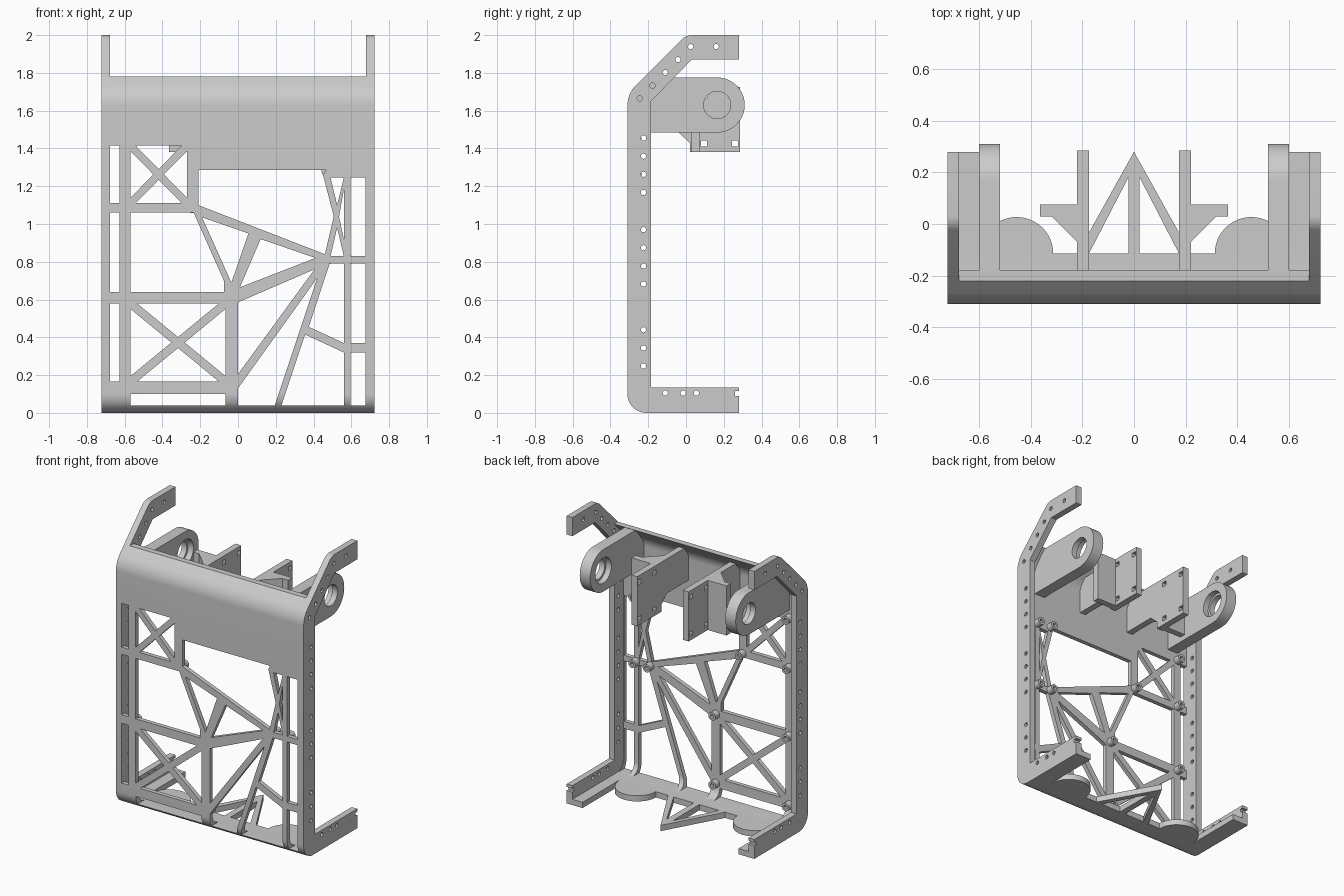
import bpy, bmesh
from math import cos, sin, pi
from mathutils import Vector

cube = bpy.data.objects.get("Cube")
if cube:
    bpy.data.objects.remove(cube, do_unlink=True)

grey = bpy.data.materials.new("light grey")
grey.use_nodes = True
colour = (0.6, 0.6, 0.6, 1)
grey.diffuse_color = colour
grey.node_tree.nodes["Principled BSDF"].inputs["Base Color"].default_value = colour


def prism(name, outlines, axis, lo, hi):
    """Extrude one or more flat outlines along an axis."""
    place = {"x": lambda u, v, d: (d, u, v),
             "y": lambda u, v, d: (u, d, v),
             "z": lambda u, v, d: (u, v, d)}[axis]
    bm = bmesh.new()
    for outline in outlines:
        base = bm.faces.new([bm.verts.new(place(u, v, lo)) for u, v in outline])
        top = bmesh.ops.extrude_face_region(bm, geom=[base])["geom"]
        moved = [g for g in top if isinstance(g, bmesh.types.BMVert)]
        bmesh.ops.translate(bm, verts=moved, vec=place(0, 0, hi - lo))
    bmesh.ops.recalc_face_normals(bm, faces=bm.faces)
    mesh = bpy.data.meshes.new(name)
    bm.to_mesh(mesh)
    bm.free()
    mesh.materials.append(grey)
    obj = bpy.data.objects.new(name, mesh)
    bpy.context.collection.objects.link(obj)
    return obj


def cut(obj, cutter):
    """Subtract the cutter, then discard it."""
    cutter.hide_render = True
    mod = obj.modifiers.new("cut", "BOOLEAN")
    mod.operation, mod.solver, mod.object = "DIFFERENCE", "EXACT", cutter
    bpy.context.view_layer.update()
    graph = bpy.context.evaluated_depsgraph_get()
    mesh = bpy.data.meshes.new_from_object(obj.evaluated_get(graph))
    obj.modifiers.clear()
    obj.data = mesh
    bpy.data.objects.remove(cutter, do_unlink=True)


def arc(u, v, r, start, end, n=24):
    return [(u + r * cos(start + (end - start) * i / n),
             v + r * sin(start + (end - start) * i / n)) for i in range(n + 1)]


def circle(u, v, r, n=24):
    return arc(u, v, r, 0, 2 * pi, n)[:-1]


def rect(u0, u1, v0, v1):
    return [(u0, v0), (u1, v0), (u1, v1), (u0, v1)]


def fillet(before, corner, after, r, n=10):
    """Round a corner between two straight edges."""
    p, a, b = Vector(corner), Vector(before), Vector(after)
    da, db = (a - p).normalized(), (b - p).normalized()
    half = da.angle(db) / 2
    centre = p + (da + db).normalized() * (r / sin(half))
    t = r * cos(half) / sin(half)
    s, e = (p + da * t - centre).normalized(), (p + db * t - centre).normalized()
    return [tuple(centre + s.slerp(e, i / n).normalized() * r) for i in range(n + 1)]


def cross(x0, x1, z0, z1, w):
    """Four triangular openings leaving an X brace of width w."""
    cx, cz = (x0 + x1) / 2, (z0 + z1) / 2
    dx, dz = x1 - x0, z1 - z0
    diag = (dx * dx + dz * dz) ** 0.5
    gx, gz = w * diag / dz / 2, w * diag / dx / 2
    return [[(x0 + gx, z1), (x1 - gx, z1), (cx, cz + gz)],
            [(x0 + gx, z0), (x1 - gx, z0), (cx, cz - gz)],
            [(x0, z0 + gz), (x0, z1 - gz), (cx - gx, cz)],
            [(x1, z0 + gz), (x1, z1 - gz), (cx + gx, cz)]]


FRONT, FLOOR, TOP, EDGE, T = -0.31, 0.04, 1.78, -0.115, 0.03
LOW, BEND, CREST = (FRONT, 0), (FRONT, 1.69), (0, 2)

# Bent front sheet with floor lip
inner = FRONT + T
inner_bend = (inner, 1.69 - 0.414 * T)
rim_in = (-0.22 + 1.414 * T, TOP)
skin_outline = ([(EDGE, 0)] + fillet((EDGE, 0), LOW, BEND, 0.1)
                + fillet(LOW, BEND, CREST, 0.15) + [(-0.22, TOP), rim_in]
                + fillet(rim_in, inner_bend, (inner, 0), 0.12)
                + fillet(inner_bend, (inner, FLOOR), (EDGE, FLOOR), 0.07) + [(EDGE, FLOOR)])
skin = prism("front_frame", [skin_outline], "x", -0.68, 0.68)

# Openings between the lattice bars
windows = [rect(-0.678, -0.627, a, b) for a, b in ((1.11, 1.415), (0.64, 1.06), (0.165, 0.58))]
windows += [rect(0.595, 0.675, a, b) for a, b in ((0.83, 1.245), (0.37, 0.79), (FLOOR, 0.32))]
windows += cross(-0.57, -0.27, 1.11, 1.415, 0.04)
windows += cross(-0.57, -0.065, 0.165, 0.58, 0.045)
windows += [
    rect(-0.57, -0.065, FLOOR, 0.1),
    [(-0.57, 1.06), (-0.235, 1.06), (-0.075, 0.7), (-0.075, 0.64), (-0.57, 0.64)],
    [(-0.19, 1.035), (0.055, 0.95), (-0.035, 0.69)],
    [(0.12, 0.92), (0.41, 0.82), (0.01, 0.665)],
    [(-0.21, 1.285), (0.465, 1.285), (0.45, 1.26), (0.507, 1.04), (0.46, 0.84), (-0.21, 1.1)],
    [(0.49, 1.245), (0.56, 1.245), (0.525, 1.1)],
    [(0.56, 1.18), (0.56, 0.92), (0.535, 1.04)],
    [(0.525, 0.98), (0.56, 0.83), (0.49, 0.83)],
    [(0.485, 0.79), (0.56, 0.79), (0.56, 0.37), (0.375, 0.455)],
    [(0.355, 0.415), (0.56, 0.32), (0.56, FLOOR), (0.23, FLOOR)],
    [(0, 0.585), (0.405, 0.76), (0, 0.205)],
    [(0, 0.13), (0.42, 0.715), (0.195, FLOOR), (0, FLOOR)],
]
cut(skin, prism("window_cutter", windows, "y", -0.4, -0.2))

# Screw bosses on the rear of the lattice
for x, z in ((-0.6, 1.43), (-0.6, 1.085), (-0.24, 1.085), (-0.035, 0.61), (-0.6, 0.61),
             (-0.035, 0.13), (-0.6, 0.13), (0.47, 0.81), (0.58, 0.81), (0.47, 1.28), (0.58, 1.27)):
    boss = prism("screw_boss", [circle(x, z, 0.028)], "y", inner - 0.005, inner + 0.045)
    cut(boss, prism("boss_cutter", [circle(x, z, 0.013, 12)], "y", inner + 0.01, 0))

# Floor truss
truss = prism("floor_truss", [[(-0.22, EDGE), (0.22, EDGE), (0, 0.28)]], "z", 0, FLOOR)
gaps = [[(s * 0.022, 0.18), (s * 0.022, EDGE - 0.01), (s * 0.18, EDGE - 0.01)] for s in (-1, 1)]
cut(truss, prism("truss_cutter", gaps, "z", -0.1, 0.1))

# Side rail outline and its bolt holes
END = 0.28
rail_outline = ([(END, 0)] + fillet((END, 0), LOW, BEND, 0.1) + fillet(LOW, BEND, CREST, 0.15)
                + fillet(BEND, CREST, (END, 2), 0.08)
                + [(END, 2), (END, 1.87), (0.03, 1.87), (-0.185, 1.65), (-0.185, 0.135), (END, 0.135),
                   (END, 0.115), (0.26, 0.115), (0.26, 0.09), (END, 0.09)])
bolts = [(-0.225, top - 0.096 * i) for top, n in ((1.455, 4), (0.97, 4), (0.44, 3)) for i in range(n)]
bolts += [(-0.245 + 0.0675 * i, 1.665 + 0.0685 * i) for i in range(5)]
bolts += [(0.16, 1.94), (-0.11, 0.105), (-0.015, 0.105), (0.055, 0.105)]

for side, s in (("left", 1), ("right", -1)):
    def slab(name, outlines, a, b):
        return prism(side + "_" + name, outlines, "x", min(s * a, s * b), max(s * a, s * b))

    def plan(name, outline, a, b):
        return prism(side + "_" + name, [[(s * x, y) for x, y in outline]], "z", a, b)

    # Rail, foot flange and floor lobe
    rail = slab("rail", [rail_outline], 0.678, 0.722)
    cut(rail, slab("bolt_cutter", [circle(y, z, 0.014, 12) for y, z in bolts], 0.6, 0.8))
    plan("foot_flange", rect(0.6, 0.678, EDGE, END), 0, FLOOR)
    plan("floor_lobe", arc(0.455, EDGE, 0.142, 0, pi), 0, FLOOR)

    # Pivot lug with bore, stepped on the inner face
    lug = slab("pivot_lug", [[(-0.29, 1.485)] + arc(0.165, 1.63, 0.146, -pi / 2, pi / 2)
                             + [(-0.19, 1.776), (-0.29, 1.65)]], 0.52, 0.6)
    cut(lug, slab("bore_cutter", [circle(0.165, 1.63, 0.072, 32)], 0.4, 0.7))
    cut(lug, slab("step_cutter", [circle(0.165, 1.63, 0.088, 32)], 0.4, 0.56))

    # Mounting bracket with corner holes, fin and gusset
    ROOF = 1.725
    bracket = slab("bracket_plate", [[(-0.29, 1.485), (-0.04, 1.485), (0.02, 1.43), (0.02, 1.38),
                                      (0.285, 1.38), (0.285, ROOF), (-0.23, ROOF), (-0.29, 1.65)]],
                   0.175, 0.22)
    corners = [rect(y - 0.016, y + 0.016, z - 0.016, z + 0.016)
               for y in (0.095, 0.26) for z in (1.425, ROOF - 0.045)]
    cut(bracket, slab("corner_cutter", corners, 0.1, 0.3))
    plan("bracket_fin", rect(0.22, 0.365, 0.03, 0.075), 1.38, ROOF)
    plan("bracket_gusset", [(0.22, 0.03), (0.32, 0.03), (0.22, -0.07)], 1.485, ROOF)

# Smooth the round parts, keep edges crisp
bpy.ops.object.select_all(action="DESELECT")
for obj in bpy.context.collection.objects:
    if obj.type == "MESH":
        obj.select_set(True)
        bpy.context.view_layer.objects.active = obj
bpy.ops.object.shade_smooth_by_angle(angle=pi / 6)
